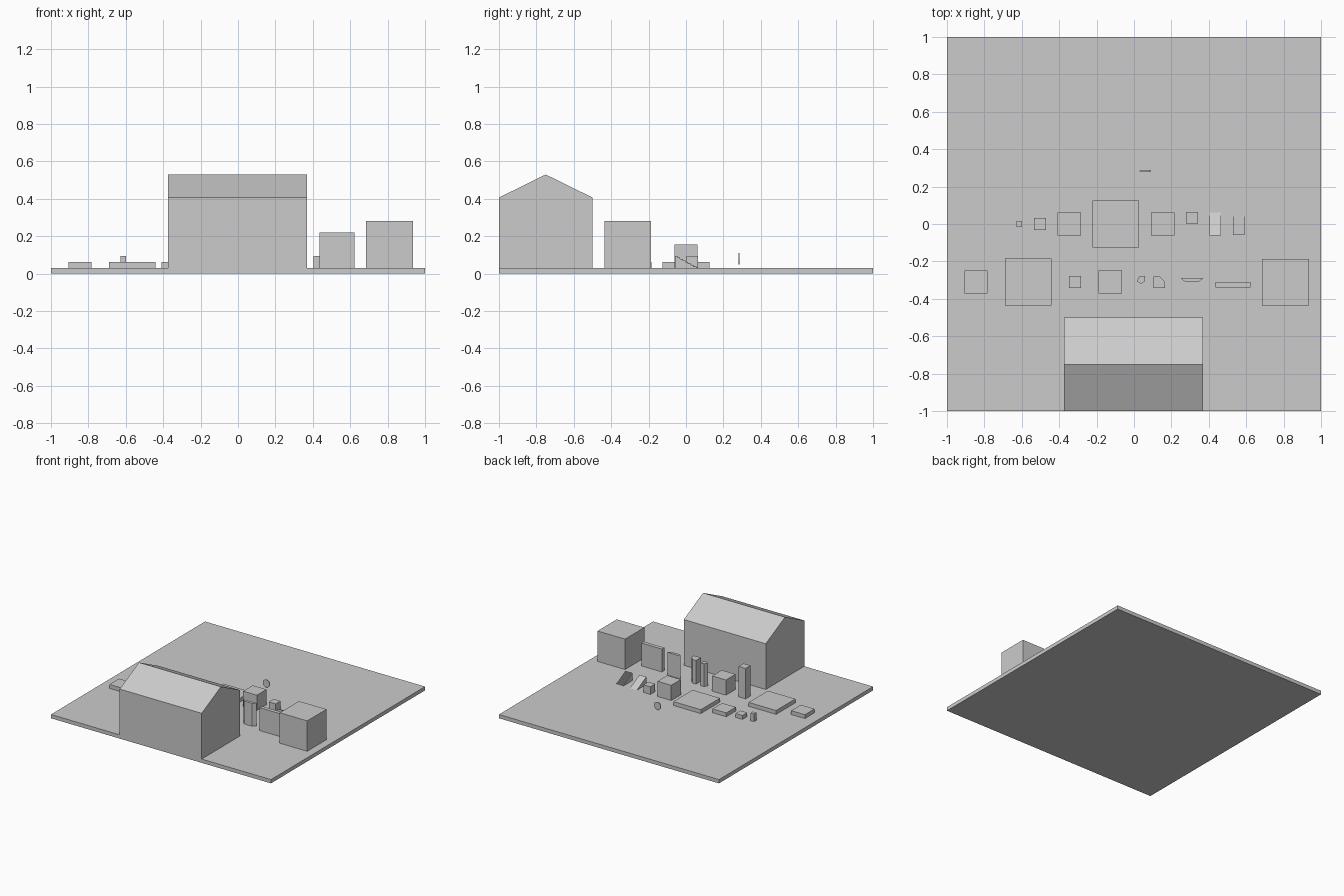
import bpy, bmesh, math
from mathutils import Vector

cube = bpy.data.objects.get("Cube")
if cube:
    bpy.data.objects.remove(cube, do_unlink=True)

# One plain grey for everything
GREY = (0.6, 0.6, 0.6, 1)
grey = bpy.data.materials.new("plain_grey")
grey.use_nodes = True
grey.diffuse_color = GREY
grey.node_tree.nodes["Principled BSDF"].inputs["Base Color"].default_value = GREY

GROUND = 0.031


def prism(name, outline, offset):
    """Extrude a closed 3D outline along the offset vector."""
    bm = bmesh.new()
    face = bm.faces.new([bm.verts.new(p) for p in outline])
    out = bmesh.ops.extrude_face_region(bm, geom=[face])
    moved = [g for g in out["geom"] if isinstance(g, bmesh.types.BMVert)]
    bmesh.ops.translate(bm, verts=moved, vec=Vector(offset))
    bmesh.ops.recalc_face_normals(bm, faces=bm.faces)
    mesh = bpy.data.meshes.new(name)
    bm.to_mesh(mesh)
    bm.free()
    mesh.materials.append(grey)
    obj = bpy.data.objects.new(name, mesh)
    bpy.context.collection.objects.link(obj)
    return obj


def column(name, plan, top, bottom=GROUND):
    """Upright solid from a plan outline."""
    return prism(name, [(x, y, bottom) for x, y in plan], (0, 0, top - bottom))


def block(name, cx, cy, width, depth, top, bottom=GROUND):
    w, d = width / 2, depth / 2
    plan = [(cx - w, cy - d), (cx + w, cy - d), (cx + w, cy + d), (cx - w, cy + d)]
    return column(name, plan, top, bottom)


def side_profile(name, x0, x1, profile):
    """Solid from a side outline in y and z, extruded across x."""
    return prism(name, [(x0, y, z) for y, z in profile], (x1 - x0, 0, 0))


# Ground plate
block("ground_plate", 0, 0, 2, 2, GROUND, 0)

# Gabled house
side_profile("house", -0.375, 0.37, [
    (-1, GROUND), (-0.5, GROUND), (-0.5, 0.407), (-0.75, 0.53), (-1, 0.407)])

# Back row of blocks: low slabs and cubes
block("tiny_post", -0.613, 0, 0.031, 0.031, 0.094)
block("small_slab", -0.503, 0, 0.063, 0.063, 0.063)
block("medium_slab", -0.347, 0, 0.125, 0.125, 0.063)
block("large_slab", -0.097, 0, 0.25, 0.25, 0.063)
block("medium_cube", 0.153, 0, 0.125, 0.125, 0.156)
block("small_cube", 0.31, 0.033, 0.063, 0.063, 0.094)

# Ramp, falling towards the back
side_profile("ramp", 0.404, 0.466, [
    (-0.062, GROUND), (0.062, GROUND), (-0.062, 0.094)])

# Fine staircase with the same slope
STEPS = 8
run, rise = 0.115 / STEPS, 0.063 / STEPS
stairs = [(-0.06, GROUND), (0.055, GROUND)]
for i in range(STEPS):
    y = 0.055 - i * run
    z = GROUND + (i + 1) * rise
    stairs += [(y, z), (y - run, z)]
side_profile("stairs", 0.529, 0.591, stairs)

# Front row: slabs, pillars and walls
block("left_medium_slab", -0.845, -0.31, 0.125, 0.125, 0.063)
block("left_large_slab", -0.565, -0.31, 0.25, 0.25, 0.063)
block("square_pillar", -0.315, -0.31, 0.063, 0.063, 0.281)
block("front_cube", -0.127, -0.31, 0.125, 0.125, 0.156)
column("faceted_pillar", [(0.03, -0.277), (0.06, -0.277), (0.06, -0.305),
                          (0.038, -0.32), (0.016, -0.306)], 0.219)
column("cut_corner_pillar", [(0.105, -0.342), (0.167, -0.342), (0.167, -0.31),
                             (0.137, -0.28), (0.105, -0.28)], 0.225)
column("tapered_wall", [(0.25, -0.288), (0.274, -0.311),
                        (0.346, -0.311), (0.37, -0.288)], 0.219)
block("straight_wall", 0.529, -0.325, 0.186, 0.031, 0.219)
block("large_cube", 0.81, -0.312, 0.25, 0.25, 0.281)

# Thin floating disc
SIDES = 24
disc = []
for i in range(SIDES):
    a = math.tau * i / SIDES
    disc.append((0.06 + 0.031 * math.cos(a), 0.28, 0.08 + 0.031 * math.sin(a)))
prism("disc", disc, (0, 0.007, 0))
